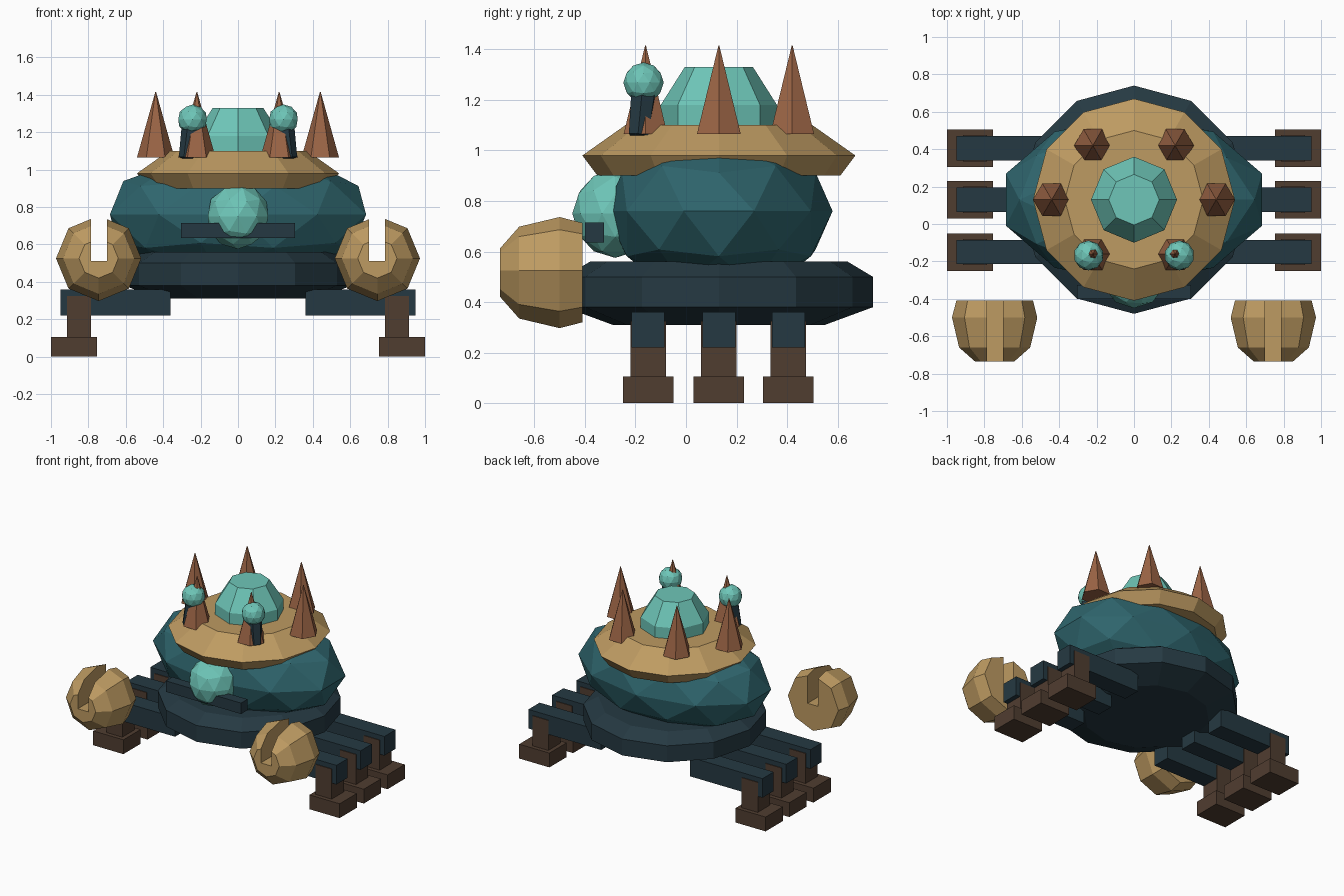
import bpy, bmesh, math
from mathutils import Matrix, Vector

cube = bpy.data.objects.get("Cube")
if cube:
    bpy.data.objects.remove(cube, do_unlink=True)


def material(name, rgb):
    """Flat colour given as sRGB bytes, stored as linear."""
    lin = [((c / 255 + 0.055) / 1.055) ** 2.4 for c in rgb] + [1.0]
    m = bpy.data.materials.new(name)
    m.use_nodes = True
    m.diffuse_color = lin
    m.node_tree.nodes["Principled BSDF"].inputs["Base Color"].default_value = lin
    return m


GOLD = material("sand_gold", (190, 155, 98))
TEAL = material("deep_teal", (47, 102, 110))
AQUA = material("light_aqua", (110, 198, 184))
NAVY = material("dark_slate", (37, 57, 66))
RUST = material("rust_brown", (155, 100, 69))
BROWN = material("dark_brown", (80, 61, 48))


def finish(name, bm, mat):
    bmesh.ops.recalc_face_normals(bm, faces=bm.faces[:])
    mesh = bpy.data.meshes.new(name)
    bm.to_mesh(mesh)
    bm.free()
    mesh.materials.append(mat)
    obj = bpy.data.objects.new(name, mesh)
    bpy.context.scene.collection.objects.link(obj)
    return obj


def box(name, mat, xs, ys, zs):
    """Box from its lower and upper bound on each axis."""
    bm = bmesh.new()
    bmesh.ops.create_cube(bm, size=1)
    for v in bm.verts:
        v.co = [lo + (hi - lo) * (c + 0.5) for c, (lo, hi) in zip(v.co, (xs, ys, zs))]
    return finish(name, bm, mat)


def ball(name, mat, centre, radii):
    bm = bmesh.new()
    bmesh.ops.create_icosphere(bm, subdivisions=2, radius=1)
    bm.transform(Matrix.Translation(centre) @ Matrix.Diagonal((*radii, 1)))
    return finish(name, bm, mat)


def lathe(name, mat, profile, sides, matrix):
    """Closed solid from (radius, height) rings, first and last ring capped."""
    bm = bmesh.new()
    rings = []
    for r, h in profile:
        angles = [math.tau * i / sides for i in range(sides)]
        rings.append([bm.verts.new((r * math.cos(a), r * math.sin(a), h)) for a in angles])
    for low, high in zip(rings, rings[1:]):
        for i in range(sides):
            j = (i + 1) % sides
            bm.faces.new((low[i], low[j], high[j], high[i]))
    bm.faces.new(rings[0])
    bm.faces.new(rings[-1])
    bmesh.ops.remove_doubles(bm, verts=bm.verts[:], dist=0.0001)
    bm.transform(matrix)
    return finish(name, bm, mat)


MID = 0.13
axis = Matrix.Translation((0, MID, 0))

# Hull, body, shell and dome stacked on one axis
lathe("hull", NAVY, [(0.42, 0.31), (0.61, 0.38), (0.61, 0.50), (0.51, 0.56)], 12, axis)
ball("body", TEAL, (0, MID, 0.76), (0.72, 0.45, 0.34))
lathe("shell", GOLD, [(0.48, 0.90), (0.54, 0.98), (0.37, 1.10)], 12, axis)
lathe("dome", AQUA, [(0.23, 1.08), (0.23, 1.18), (0.135, 1.33)], 8, axis)

# Face
ball("nose", AQUA, (0, -0.28, 0.75), (0.17, 0.17, 0.175))
box("mouth_bar", NAVY, (-0.305, 0.305), (-0.40, -0.325), (0.635, 0.715))

# Ring of spikes
for i in range(6):
    a = math.tau * i / 6
    place = Matrix.Translation((0.44 * math.cos(a), MID + 0.335 * math.sin(a), 0))
    lathe(f"spike_{i + 1}", RUST, [(0.10, 1.065), (0.002, 1.415)], 6, place)

for side, s in (("left", 1), ("right", -1)):
    # Eye on a tilted stalk
    foot, top = Vector((s * 0.272, -0.185, 1.06)), Vector((s * 0.245, -0.165, 1.25))
    way = top - foot
    tilt = Matrix.Translation(foot) @ way.to_track_quat("Z", "Y").to_matrix().to_4x4()
    lathe(f"{side}_eye_stalk", NAVY, [(0.045, 0), (0.055, way.length)], 6, tilt)
    ball(f"{side}_eye", AQUA, (s * 0.243, -0.168, 1.268), (0.08, 0.08, 0.08))

    # Claw with a slot cut from above
    turn = Matrix.Translation((s * 0.745, 0, 0.525)) @ Matrix.Rotation(math.pi / 2, 4, "X")
    rings = [(0.205, 0.41), (0.228, 0.50), (0.19, 0.66), (0.105, 0.735)]
    claw = lathe(f"{side}_claw", GOLD, rings, 8, turn)
    slot = box("slot_cutter", GOLD, sorted((s * 0.70, s * 0.785)), (-1, 0), (0.51, 1))
    slot.hide_render = True
    cut = claw.modifiers.new("slot", "BOOLEAN")
    cut.operation, cut.solver, cut.object = "DIFFERENCE", "EXACT", slot
    graph = bpy.context.evaluated_depsgraph_get()
    claw_mesh = bpy.data.meshes.new_from_object(claw.evaluated_get(graph))
    claw.modifiers.clear()
    claw.data = claw_mesh
    bpy.data.objects.remove(slot, do_unlink=True)

    # Three legs
    for where, y in (("front", -0.15), ("middle", MID), ("back", 0.405)):
        name = f"{side}_{where}"
        box(f"{name}_thigh", NAVY, sorted((s * 0.36, s * 0.95)), (y - 0.065, y + 0.065), (0.22, 0.36))
        box(f"{name}_shin", BROWN, sorted((s * 0.785, s * 0.915)), (y - 0.07, y + 0.07), (0.09, 0.325))
        box(f"{name}_foot", BROWN, sorted((s * 0.755, s * 1.0)), (y - 0.10, y + 0.10), (0, 0.105))
